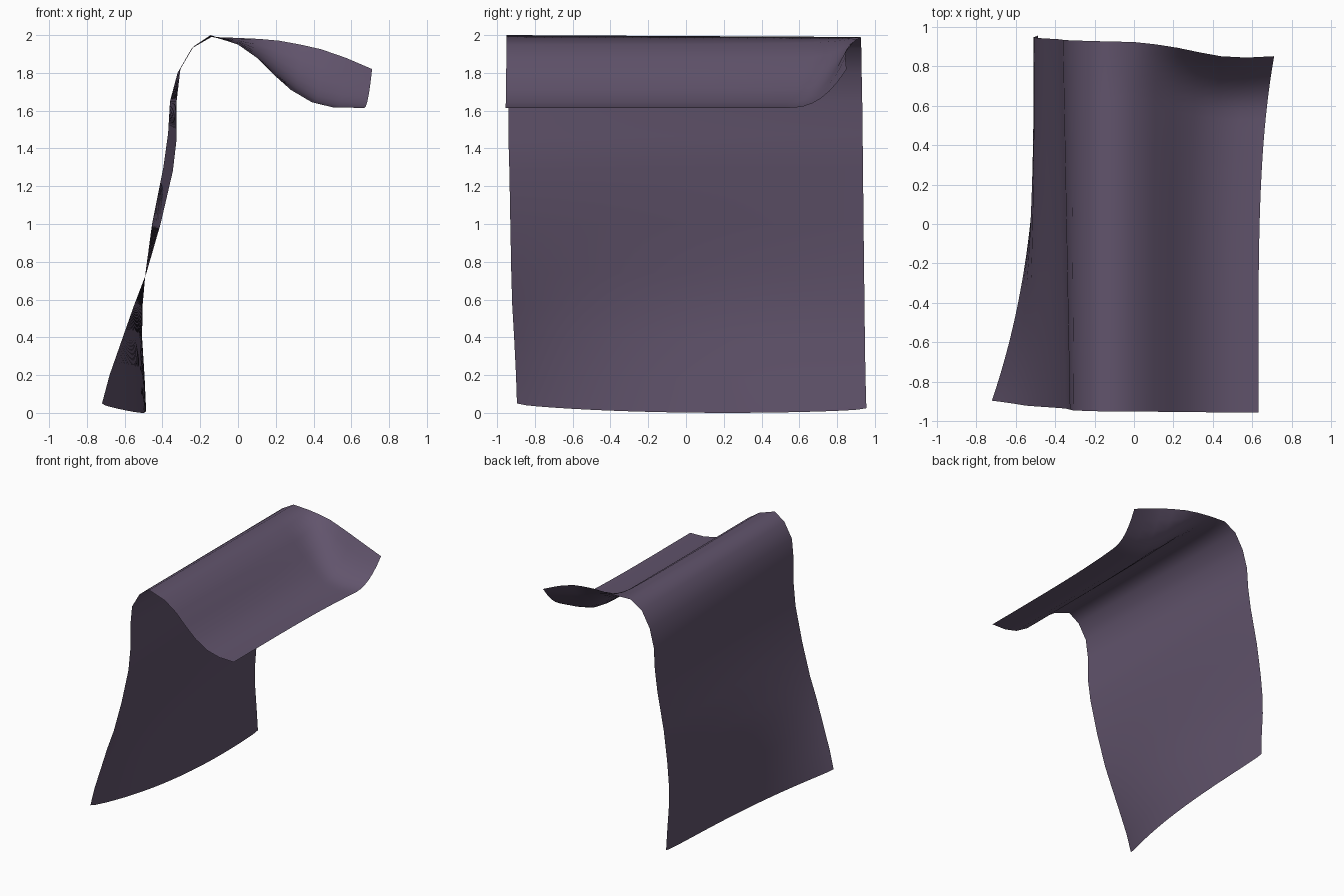
import bpy, bmesh, math
from mathutils import Vector

if "Cube" in bpy.data.objects:
    bpy.data.objects.remove(bpy.data.objects["Cube"])

# Front edge and back edge of the cloth, from bottom hem over the crest to the flap tip
FRONT = [(-.72, -.895, .05), (-.68, -.90, .2), (-.61, -.91, .4), (-.55, -.92, .57),
         (-.485, -.925, .74), (-.41, -.93, 1.0), (-.345, -.935, 1.28), (-.325, -.94, 1.45),
         (-.325, -.94, 1.65), (-.305, -.945, 1.82), (-.235, -.947, 1.94), (-.145, -.95, 2.0),
         (0, -.95, 1.95), (.1, -.951, 1.88), (.19, -.952, 1.79), (.28, -.953, 1.71),
         (.39, -.954, 1.645), (.5, -.955, 1.618), (.63, -.955, 1.615)]
BACK = [(-.487, .955, .025), (-.495, .95, .2), (-.508, .947, .4), (-.505, .945, .57),
        (-.49, .943, .74), (-.455, .94, 1.0), (-.395, .937, 1.3), (-.37, .935, 1.48),
        (-.36, .933, 1.65), (-.32, .93, 1.8), (-.245, .928, 1.93), (-.14, .925, 1.99),
        (0, .922, 1.985), (.11, .91, 1.98), (.22, .893, 1.97), (.33, .87, 1.95),
        (.44, .85, 1.925), (.57, .843, 1.88), (.71, .85, 1.82)]
STEPS = 40
CREST = 11


def cloth_point(i, t):
    """Blend front edge to back edge; the wall flares in front, the flap curls at the back."""
    a, b = Vector(FRONT[i]), Vector(BACK[i])
    if i <= CREST:
        flare = 1 - (1 - t) ** 2.7
        k = min(1, max(0, (a.z - .5) / .6))
        wx = wz = flare * (1 - k) + t * k
    else:
        wx = t ** 4
        wz = max(0, (t - .83) / .17) ** 2.4
        if i == CREST + 1:
            wz = .5 * (wz + t ** 4)
    p = Vector((a.x + (b.x - a.x) * wx, a.y + (b.y - a.y) * t, a.z + (b.z - a.z) * wz))
    p.z -= .03 * math.sqrt(max(0, math.sin(math.pi * t))) * max(0, 1 - a.z / .6)
    return p


# Cloth sheet lofted between the two edges
bm = bmesh.new()
grid = [[bm.verts.new(cloth_point(i, j / STEPS)) for j in range(STEPS + 1)]
        for i in range(len(FRONT))]
for i in range(len(FRONT) - 1):
    for j in range(STEPS):
        bm.faces.new((grid[i][j], grid[i + 1][j], grid[i + 1][j + 1], grid[i][j + 1]))
for f in bm.faces:
    f.smooth = True
mesh = bpy.data.meshes.new("draped_cloth")
bm.to_mesh(mesh)
bm.free()
cloth = bpy.data.objects.new("draped_cloth", mesh)
bpy.context.collection.objects.link(cloth)

# Muted purple fabric
fabric = bpy.data.materials.new("purple_fabric")
fabric.diffuse_color = (.12, .088, .15, 1)
fabric.use_nodes = True
fabric.node_tree.nodes["Principled BSDF"].inputs["Base Color"].default_value = fabric.diffuse_color
mesh.materials.append(fabric)
